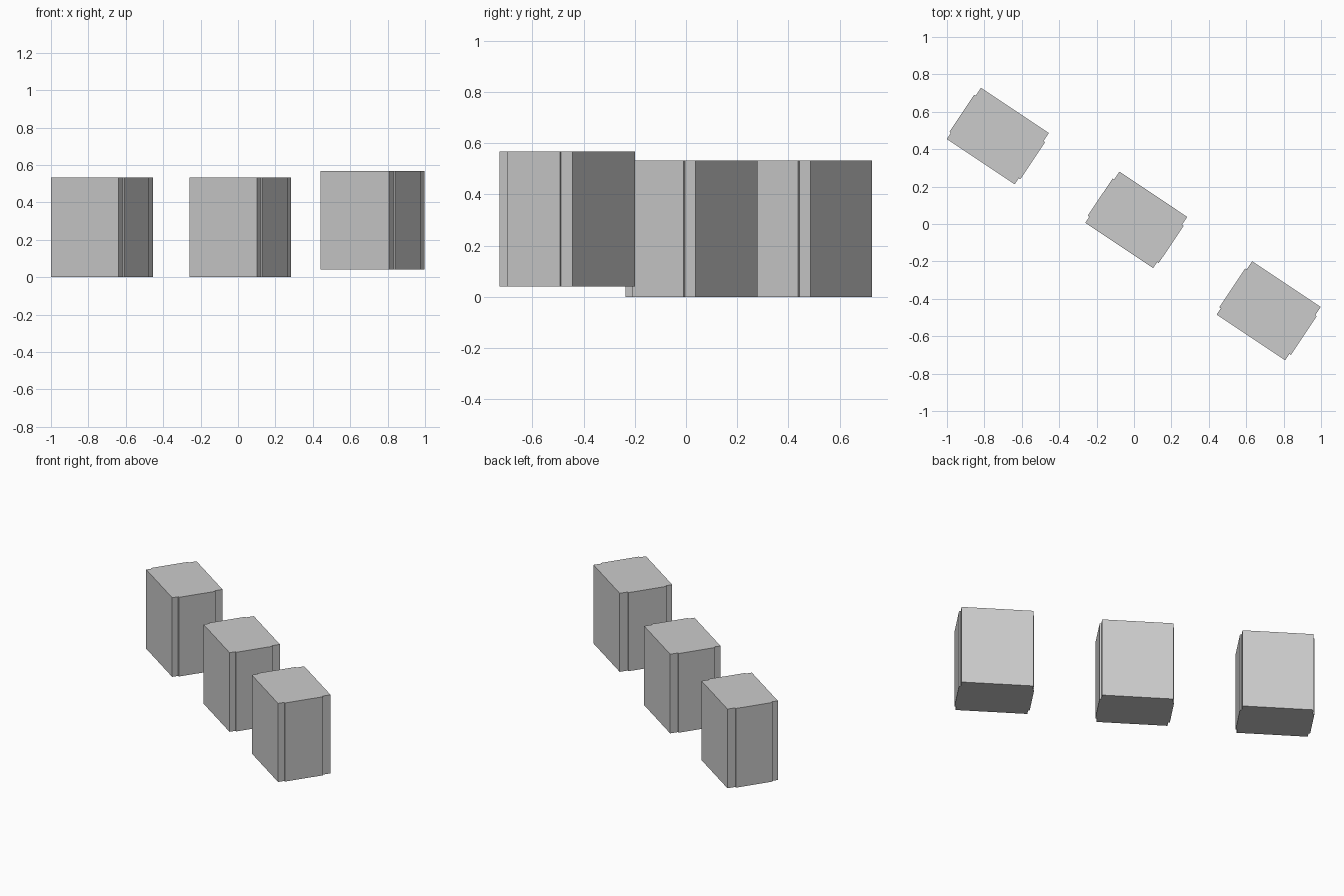
import bpy, bmesh, math

if "Cube" in bpy.data.objects:
    bpy.data.objects.remove(bpy.data.objects["Cube"])

ANGLE = math.radians(-33.7)
LIP = 0.01  # how far the end panels stand proud


def block(name, cx, cy, z0, length, width, height):
    """Extruded box whose two short ends carry a slightly raised panel."""
    a, b = length / 2, width / 2
    lo, hi = -b + 0.12 * width, -b + 0.845 * width
    profile = [(-a, -b), (a, -b), (a, lo), (a + LIP, lo), (a + LIP, hi), (a, hi),
               (a, b), (-a, b), (-a, hi), (-a - LIP, hi), (-a - LIP, lo), (-a, lo)]
    bm = bmesh.new()
    base = bm.faces.new([bm.verts.new((x, y, 0)) for x, y in profile])
    top = bmesh.ops.extrude_face_region(bm, geom=[base])
    verts = [g for g in top["geom"] if isinstance(g, bmesh.types.BMVert)]
    bmesh.ops.translate(bm, verts=verts, vec=(0, 0, height))
    bmesh.ops.recalc_face_normals(bm, faces=bm.faces[:])
    mesh = bpy.data.meshes.new(name)
    bm.to_mesh(mesh)
    bm.free()
    ob = bpy.data.objects.new(name, mesh)
    ob.location = (cx, cy, z0)
    ob.rotation_euler.z = ANGLE
    bpy.context.collection.objects.link(ob)


# Diagonal row of three blocks, the last one raised a little
block("back_left_block", -0.728, 0.470, 0.0, 0.436, 0.329, 0.532)
block("middle_block", 0.012, 0.022, 0.0, 0.436, 0.329, 0.532)
block("front_right_block", 0.720, -0.464, 0.04, 0.440, 0.343, 0.528)
